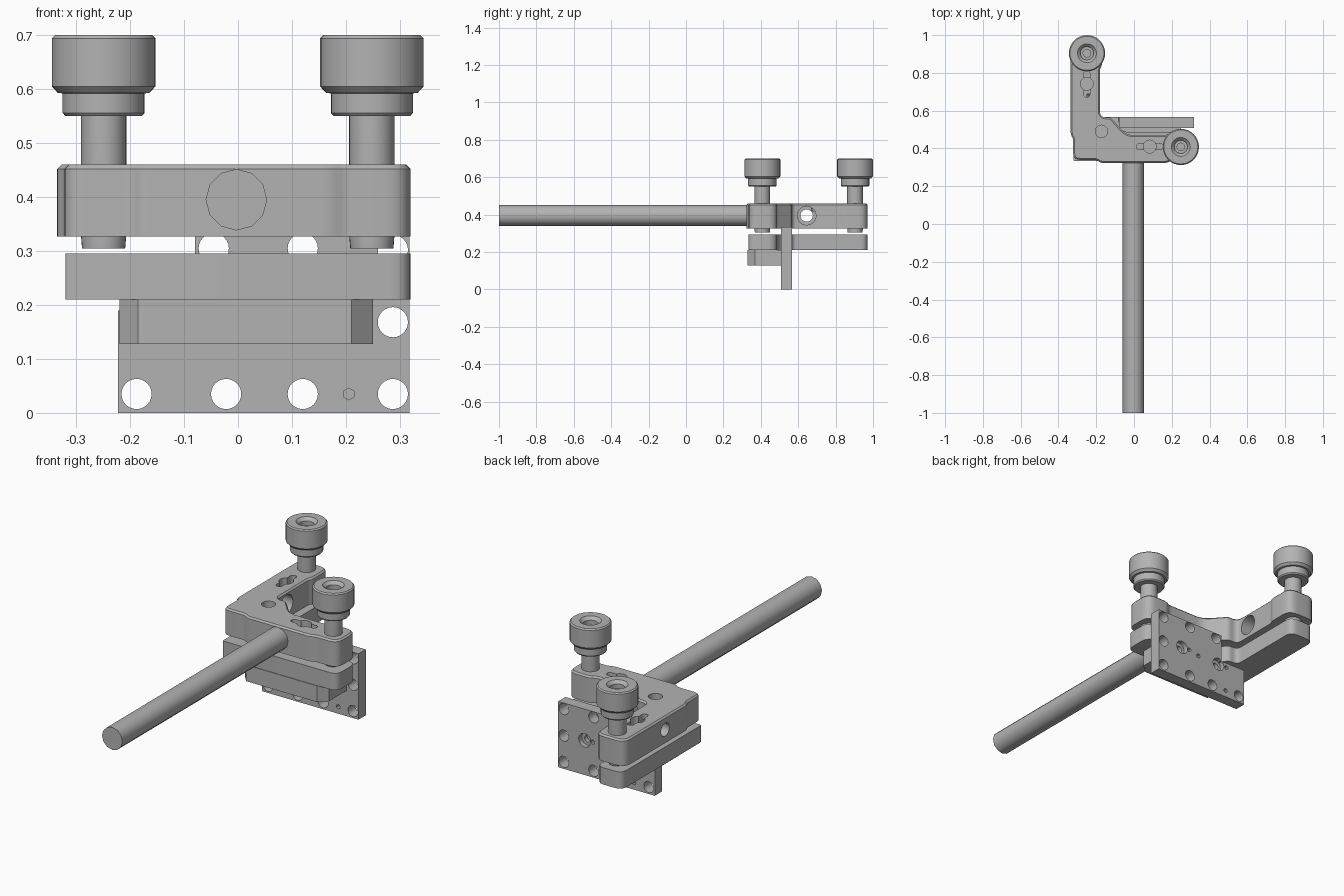
import bpy, bmesh, math
from mathutils import Vector

if "Cube" in bpy.data.objects:
    bpy.data.objects.remove(bpy.data.objects["Cube"], do_unlink=True)

metal = bpy.data.materials.new("grey metal")
metal.use_nodes = True
metal.diffuse_color = (0.45, 0.45, 0.45, 1)
metal.node_tree.nodes["Principled BSDF"].inputs["Base Color"].default_value = (0.45, 0.45, 0.45, 1)


def rounded(points, steps=5):
    """Outline from (x, y, corner size) entries, each corner eased by a curve."""
    out = []
    for i, (x, y, r) in enumerate(points):
        p = Vector((x, y))
        if r == 0:
            out.append(p)
            continue
        a = p + (Vector(points[i - 1][:2]) - p).normalized() * r
        b = p + (Vector(points[(i + 1) % len(points)][:2]) - p).normalized() * r
        for k in range(steps + 1):
            t = k / steps
            out.append(a * (1 - t) ** 2 + p * 2 * t * (1 - t) + b * t * t)
    return out


def make(name, bm):
    bmesh.ops.recalc_face_normals(bm, faces=bm.faces)
    mesh = bpy.data.meshes.new(name)
    bm.to_mesh(mesh)
    bm.free()
    mesh.materials.append(metal)
    ob = bpy.data.objects.new(name, mesh)
    bpy.context.collection.objects.link(ob)
    return ob


def prism(name, outline, z0, z1, chamfer=0):
    """Upright prism, optionally with a chamfered top rim."""
    bm = bmesh.new()
    base = bm.faces.new([bm.verts.new((p[0], p[1], z0)) for p in outline])
    top = bmesh.ops.extrude_face_region(bm, geom=[base], use_keep_orig=True)["geom"]
    verts = [v for v in top if isinstance(v, bmesh.types.BMVert)]
    bmesh.ops.translate(bm, vec=(0, 0, z1 - z0), verts=verts)
    if chamfer:
        rim = [e for e in top if isinstance(e, bmesh.types.BMEdge)]
        bmesh.ops.bevel(bm, geom=rim, offset=chamfer, segments=1, affect="EDGES")
    return make(name, bm)


def lathe(name, profile, x, y, steps=32):
    bm = bmesh.new()
    vs = [bm.verts.new((r, 0, z)) for r, z in profile]
    es = [bm.edges.new(pair) for pair in zip(vs, vs[1:])]
    bmesh.ops.spin(bm, geom=vs + es, cent=(0, 0, 0), axis=(0, 0, 1),
                   angle=math.tau, steps=steps)
    bmesh.ops.remove_doubles(bm, verts=bm.verts, dist=0.0001)
    ob = make(name, bm)
    ob.location = (x, y, 0)
    return ob


def cylinder(center, radius, depth, axis="Z", sides=24):
    turn = {"X": (0, math.pi / 2, 0), "Y": (math.pi / 2, 0, 0), "Z": (0, 0, 0)}[axis]
    bpy.ops.mesh.primitive_cylinder_add(vertices=sides, radius=radius, depth=depth,
                                        location=center, rotation=turn)
    return bpy.context.object


def cut(ob, cutter):
    """Subtract the cutter from the part and delete it."""
    cutter.hide_render = True
    mod = ob.modifiers.new("cut", "BOOLEAN")
    mod.operation, mod.solver, mod.object = "DIFFERENCE", "EXACT", cutter
    bpy.context.view_layer.objects.active = ob
    bpy.ops.object.modifier_apply(modifier=mod.name)
    bpy.data.objects.remove(cutter, do_unlink=True)


def smooth(ob, angle=35):
    bpy.ops.object.select_all(action="DESELECT")
    ob.select_set(True)
    bpy.context.view_layer.objects.active = ob
    bpy.ops.object.shade_smooth_by_angle(angle=math.radians(angle))


# Upper L-shaped plate
upper = prism("upper_plate", rounded([
    (-0.322, 0.34, 0.035), (-0.2, 0.34, 0.015), (-0.175, 0.323, 0.015),
    (0.17, 0.323, 0.015), (0.2, 0.335, 0.01), (0.32, 0.335, 0.05),
    (0.32, 0.487, 0.05), (0.2, 0.487, 0.015), (0.17, 0.47, 0.015),
    (-0.04, 0.47, 0.04), (-0.125, 0.565, 0.015), (-0.18, 0.565, 0.03),
    (-0.18, 0.82, 0.01), (-0.17, 0.84, 0.01), (-0.17, 0.97, 0.05),
    (-0.335, 0.97, 0.05), (-0.335, 0.475, 0.01), (-0.322, 0.45, 0.01)]),
    0.327, 0.46, 0.008)

# Cross hole with a wider inner bore through the long arm
cut(upper, cylinder((-0.25, 0.645, 0.395), 0.033, 0.3, "X"))
cut(upper, cylinder((-0.18, 0.645, 0.395), 0.05, 0.14, "X"))

# Round pocket at the corner, keyhole slots along each arm
cut(upper, cylinder((-0.172, 0.49, 0.46), 0.033, 0.1))
for cx, cy, dx, dy in ((-0.25, 0.742, 0, 1), (0.083, 0.41, 1, 0)):
    reach, half = 0.055, 0.016
    ends = [(cx + s * dx * reach, cy + s * dy * reach) for s in (-1, 1)]
    w, h = (reach, half) if dx else (half, reach)
    box = [(cx - w, cy - h), (cx + w, cy - h), (cx + w, cy + h), (cx - w, cy + h)]
    cut(upper, prism("slot_cutter", box, 0.42, 0.5))
    for ex, ey in ends:
        cut(upper, cylinder((ex, ey, 0.46), half, 0.08, sides=16))
    cut(upper, cylinder((cx, cy, 0.46), 0.034, 0.1))
smooth(upper)

# Lower L-shaped plate
smooth(prism("lower_plate", rounded([
    (-0.32, 0.333, 0.008), (0.32, 0.333, 0.04), (0.32, 0.487, 0.05),
    (-0.06, 0.487, 0.03), (-0.13, 0.565, 0.015), (-0.18, 0.565, 0.03),
    (-0.18, 0.97, 0.04), (-0.32, 0.97, 0.04)]), 0.21, 0.295))

# Mounting block below the lower plate
smooth(prism("mounting_block", [
    (-0.185, 0.33), (0.21, 0.33), (0.25, 0.37), (0.25, 0.51),
    (-0.22, 0.51), (-0.22, 0.37)], 0.128, 0.21))

# Stepped adapter plate, drawn flat and stood upright
front_y, back_y = 0.508, 0.566
adapter = prism("adapter_plate", [
    (-0.222, 0), (0.318, 0), (0.318, 0.333), (-0.08, 0.333),
    (-0.08, 0.19), (-0.222, 0.19)], -back_y, -front_y)
adapter.rotation_euler.x = math.pi / 2
bpy.context.view_layer.update()
bottom = [(x, 0.035) for x in (-0.188, -0.022, 0.12, 0.287)]
upper_row = [(x, 0.305) for x in (-0.045, 0.12)] + [(0.287, 0.302), (0.287, 0.168)]
for x, z in bottom + upper_row:
    cut(adapter, cylinder((x, 0.54, z), 0.028, 0.2, "Y"))
for x, z in ((0.17, 0.175), (-0.06, 0.165)):
    cut(adapter, cylinder((x, back_y, z), 0.034, 0.05, "Y"))
    cut(adapter, cylinder((x, back_y, z), 0.018, 0.09, "Y", 16))
for x, z in ((0.125, 0.178), (0.067, 0.165), (-0.11, 0.165), (-0.105, 0.035)):
    cut(adapter, cylinder((x, back_y, z), 0.011, 0.05, "Y", 8))
cut(adapter, cylinder((0.205, 0.54, 0.035), 0.011, 0.04, "Y", 6))
cut(adapter, cylinder((0.205, front_y, 0.035), 0.011, 0.04, "Y", 6))
smooth(adapter)

# Long support rod
rod = cylinder((-0.003, -0.335, 0.395), 0.057, 1.33, "Y", 12)
rod.name = "support_rod"
rod.data.materials.append(metal)
smooth(rod)

# Adjustment screws with stepped knobs and socket recesses
knob = [(0, 0.305), (0.04, 0.305), (0.042, 0.33), (0.042, 0.55), (0.071, 0.55),
        (0.076, 0.556), (0.076, 0.592), (0.085, 0.593), (0.096, 0.605),
        (0.096, 0.694), (0.09, 0.7), (0.05, 0.7), (0.035, 0.685),
        (0.035, 0.662), (0.02, 0.662), (0.02, 0.64), (0, 0.64)]
for name, x, y in (("rear_screw", -0.249, 0.904), ("side_screw", 0.248, 0.408)):
    smooth(lathe(name, knob, x, y))
